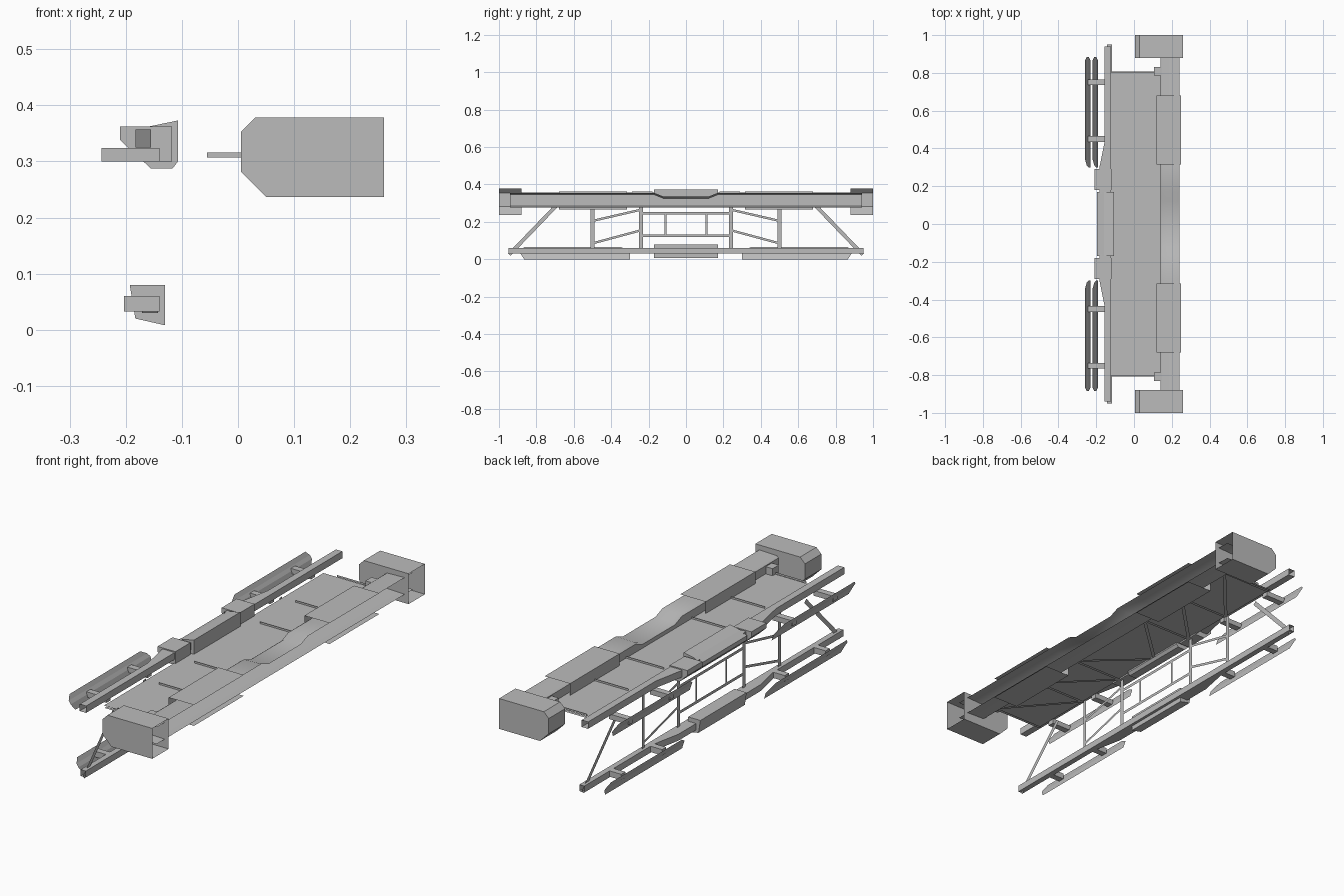
import bpy, bmesh, math
from mathutils import Vector

cube = bpy.data.objects.get("Cube")
if cube:
    bpy.data.objects.remove(cube, do_unlink=True)

grey = bpy.data.materials.new("plain_grey")
grey.use_nodes = True
grey.diffuse_color = (0.5, 0.5, 0.5, 1)
grey.node_tree.nodes["Principled BSDF"].inputs["Base Color"].default_value = (0.5, 0.5, 0.5, 1)


def finish(name, bm, mirror=True, smooth=False):
    mesh = bpy.data.meshes.new(name)
    bmesh.ops.recalc_face_normals(bm, faces=bm.faces)
    bm.to_mesh(mesh)
    bm.free()
    mesh.materials.append(grey)
    obj = bpy.data.objects.new(name, mesh)
    bpy.context.collection.objects.link(obj)
    if mirror:
        mod = obj.modifiers.new("both_ends", 'MIRROR')
        mod.use_axis = (False, True, False)
        mod.use_mirror_merge = False
    if smooth:
        for p in mesh.polygons:
            p.use_smooth = True
    return obj


def loft(bm, sections, closed=False, caps=False):
    """Skin a series of equal-length point rows."""
    rows = [[bm.verts.new(p) for p in s] for s in sections]
    n = len(rows[0])
    for a, b in zip(rows, rows[1:]):
        for i in range(n if closed else n - 1):
            j = (i + 1) % n
            bm.faces.new((a[i], a[j], b[j], b[i]))
    if caps:
        bm.faces.new(rows[0])
        bm.faces.new(rows[-1])


def prism(name, profile, y0, y1, closed=True, caps=True, mirror=True):
    bm = bmesh.new()
    loft(bm, [[(x, y, z) for x, z in profile] for y in (y0, y1)], closed, caps)
    return finish(name, bm, mirror)


def rect(x0, x1, z0, z1):
    return [(x0, z0), (x1, z0), (x1, z1), (x0, z1)]


def strip(bm, a, b, width, normal):
    """Flat bar from a to b, lying in the plane with the given normal."""
    a, b = Vector(a), Vector(b)
    side = (b - a).cross(Vector(normal)).normalized() * width / 2
    bm.faces.new([bm.verts.new(p) for p in (a - side, b - side, b + side, a + side)])


# End housings, open on the outer side
housing = [(0.26, 0.378), (0.03, 0.378), (0.005, 0.353),
           (0.005, 0.282), (0.05, 0.237), (0.26, 0.237)]
bm = bmesh.new()
loft(bm, [[(x, y, z) for x, z in housing] for y in (0.88, 1.0)], caps=True)
finish("end_housing", bm)

# Main channel beam with a shallow dip in the middle
bm = bmesh.new()
rows = []
for y, top in [(-0.94, 0.355), (-0.3, 0.355), (-0.17, 0.355), (-0.12, 0.335),
               (0.12, 0.335), (0.17, 0.355), (0.3, 0.355), (0.94, 0.355)]:
    rows.append([(0.24, y, top), (0.15, y, top - 0.003), (0.14, y, top - 0.01),
                 (0.14, y, 0.285), (0.15, y, 0.28), (0.24, y, 0.277)])
loft(bm, rows)
beam = finish("main_beam", bm, mirror=False)
bpy.context.view_layer.objects.active = beam
beam.select_set(True)
bpy.ops.object.shade_smooth_by_angle(angle=math.radians(50))
beam.select_set(False)

# Sleeves wrapped round the beam
prism("beam_sleeve", [(0.25, 0.362), (0.12, 0.362), (0.12, 0.265), (0.25, 0.265)],
      0.315, 0.68, closed=False, caps=False)
prism("deck_stop", rect(0.105, 0.14, 0.305, 0.34), 0.785, 0.83)

# Deck sheet and the thin upright ribs that cross it
bm = bmesh.new()
loft(bm, [[(-0.125, y, 0.307), (0.14, y, 0.307)] for y in (-0.805, 0.805)])
finish("deck", bm, mirror=False)
bm = bmesh.new()
for y in (0.24, 0.5, 0.806):
    strip(bm, (-0.055, y, 0.3115), (0.14, y, 0.3115), 0.009, (0, 1, 0))
finish("deck_ribs", bm)

# Flat bracing under the deck
bm = bmesh.new()
for y0, y1 in [(0.0, 0.24), (0.24, 0.5), (0.5, 0.8)]:
    strip(bm, (-0.12, y0, 0.3), (0.14, y1, 0.3), 0.015, (0, 0, 1))
    strip(bm, (-0.12, y1, 0.298), (0.14, y1, 0.298), 0.015, (0, 0, 1))
finish("deck_bracing", bm)

# Square rails, open at the ends, with flared shoulders near the middle
for name, x0, x1, z0, z1, end in [("upper_rail", -0.155, -0.122, 0.325, 0.357, 0.94),
                                  ("lower_rail", -0.143, -0.117, 0.03, 0.06, 0.95)]:
    prism(name, rect(x0, x1, z0, z1), -end, end, caps=False, mirror=False)
    bm = bmesh.new()
    loft(bm, [[(x, y, z) for x, z in rect(x0 - flare, x1, z0, z1)]
              for y, flare in ((0.16, 0.028), (0.3, 0.028), (0.44, 0.0))], closed=True)
    finish(name + "_shoulder", bm)

# Middle pods on the rails
prism("upper_pod", [(-0.195, 0.345), (-0.16, 0.362), (-0.107, 0.373), (-0.107, 0.3),
                    (-0.117, 0.287), (-0.155, 0.287), (-0.195, 0.325)],
      -0.17, 0.17, mirror=False)
prism("lower_pod", [(-0.193, 0.08), (-0.13, 0.08), (-0.13, 0.008), (-0.183, 0.02)],
      -0.17, 0.17, mirror=False)
prism("rail_block", [(-0.21, 0.362), (-0.118, 0.362), (-0.118, 0.3),
                     (-0.17, 0.3), (-0.21, 0.338)], 0.18, 0.29)

# Thin guard panels with cut corners, and the brackets that hold them
for name, shift, base, arm in [("upper_guard", -0.04, 0.282, rect(-0.243, -0.14, 0.3, 0.324)),
                               ("lower_guard", 0.0, 0.0, rect(-0.203, -0.14, 0.033, 0.06))]:
    bm = bmesh.new()
    loft(bm, [[(x + shift, y, z + base) for y in (y0, y1)] for x, z, y0, y1 in
              [(-0.19, 0.0, 0.3, 0.865), (-0.2, 0.03, 0.3, 0.885),
               (-0.21, 0.045, 0.31, 0.885), (-0.22, 0.065, 0.345, 0.865)]])
    finish(name, bm)
    for label, y in (("inner", 0.45), ("outer", 0.75)):
        prism(f"{name}_{label}_bracket", arm, y - 0.015, y + 0.015)

# Flat side truss between the two rails
bm = bmesh.new()
for y0, z0, y1, z1, w in [(0.945, 0.025, 0.69, 0.29, 0.02),
                          (0.5, 0.05, 0.5, 0.31, 0.02),
                          (0.24, 0.05, 0.24, 0.33, 0.022),
                          (0.24, 0.265, 0.5, 0.205, 0.012),
                          (0.24, 0.155, 0.5, 0.085, 0.012),
                          (0.0, 0.245, 0.24, 0.245, 0.014),
                          (0.0, 0.125, 0.24, 0.125, 0.014),
                          (0.11, 0.125, 0.11, 0.245, 0.01)]:
    strip(bm, (-0.13, y0, z0), (-0.13, y1, z1), w, (1, 0, 0))
finish("side_truss", bm)
